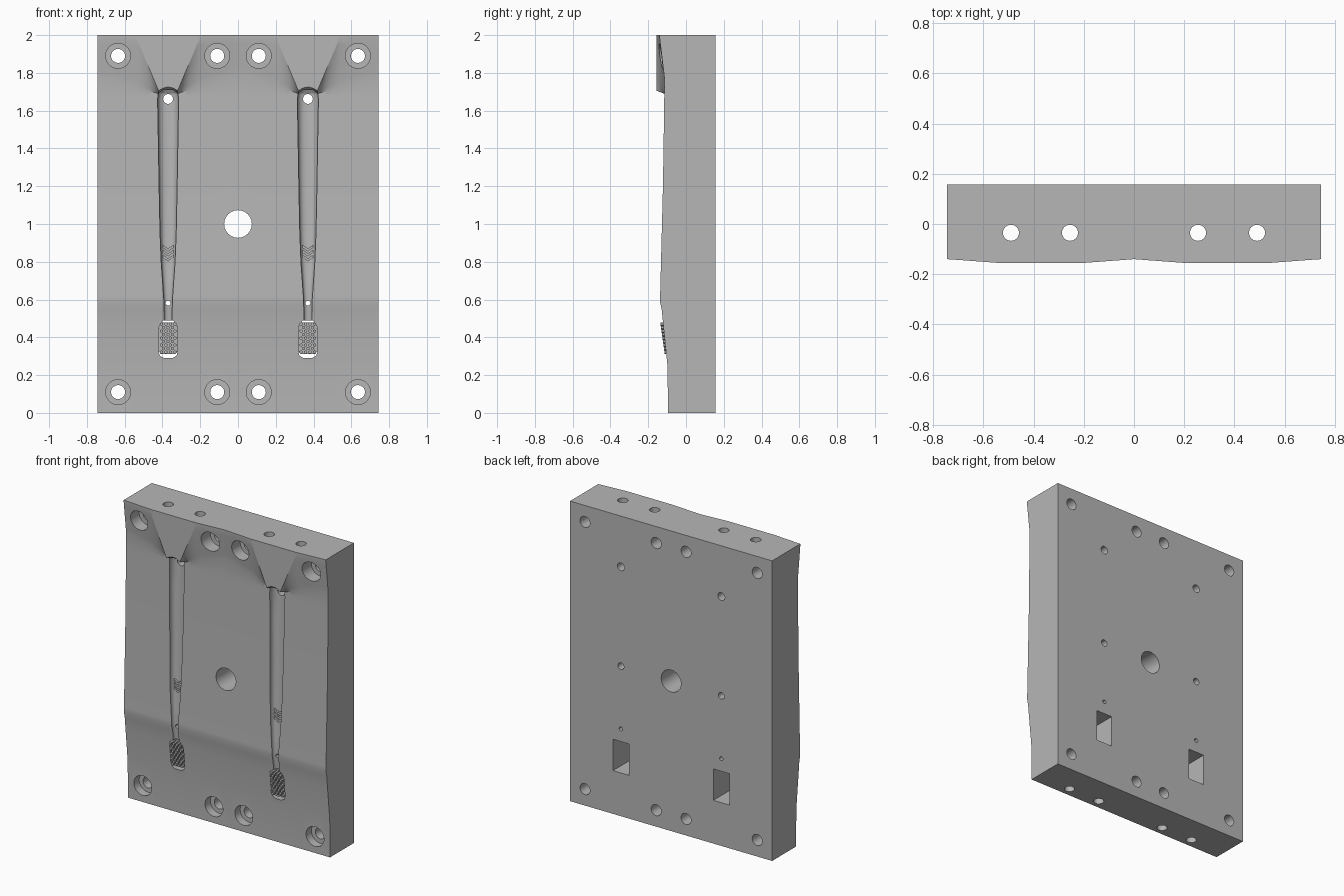
import bpy, bmesh, math
from mathutils import Matrix, Vector

if "Cube" in bpy.data.objects:
    bpy.data.objects.remove(bpy.data.objects["Cube"])

CX = 0.37            # cavity centre line
BACK = 0.157
HALF = 0.745

steel = bpy.data.materials.new("dark_steel")
steel.diffuse_color = (0.47, 0.47, 0.47, 1)
steel.use_nodes = True
steel.node_tree.nodes["Principled BSDF"].inputs["Base Color"].default_value = steel.diffuse_color


def lerp(a, b, t):
    return a + (b - a) * max(0.0, min(1.0, t))


def finish(name, bm):
    bmesh.ops.recalc_face_normals(bm, faces=bm.faces)
    me = bpy.data.meshes.new(name)
    bm.to_mesh(me)
    bm.free()
    me.materials.append(steel)
    ob = bpy.data.objects.new(name, me)
    bpy.context.collection.objects.link(ob)
    return ob


def cylinder(bm, start, end, r, segs=32):
    a, b = Vector(start), Vector(end)
    rot = (b - a).to_track_quat('Z', 'Y').to_matrix().to_4x4()
    bmesh.ops.create_cone(bm, cap_ends=True, segments=segs, radius1=r, radius2=r,
                          depth=(b - a).length, matrix=Matrix.Translation((a + b) / 2) @ rot)


def loft(bm, rings):
    loops = [[bm.verts.new(p) for p in ring] for ring in rings]
    n = len(loops[0])
    for a, b in zip(loops, loops[1:]):
        for i in range(n):
            bm.faces.new((a[i], a[(i + 1) % n], b[(i + 1) % n], b[i]))
    bm.faces.new(loops[0][::-1])
    bm.faces.new(loops[-1])


# Parting surface: lower part is a common profile, upper part fans out of the cavity ends
LOWER = [(0, -0.095), (0.25, -0.098), (0.47, -0.121), (0.55, -0.129), (0.59, -0.138),
         (0.62, -0.137), (0.85, -0.131), (1.2, -0.122), (1.6, -0.116), (1.68, -0.115)]


def column(x):
    d = abs(abs(x) - CX)
    far, zfar = (0.37, 1.80) if abs(x) < CX else (0.375, 1.78)
    z0 = lerp(1.69, zfar, (d - 0.05) / (far - 0.05))
    z1 = 1.725 - 8 * d * d if d < 0.05 else lerp(1.705, 1.99, (d - 0.05) / 0.12)
    ytop = lerp(-0.155, -0.14, (d - 0.17) / 0.2)
    ramp = [(lerp(z0, z1, t / 6), lerp(-0.115, ytop, t / 6)) for t in range(7)]
    return LOWER + ramp + [(2.0, ytop)]


def surface_y(z):
    pts = LOWER + [(3.0, -0.115)]
    for (z0, y0), (z1, y1) in zip(pts, pts[1:]):
        if z <= z1:
            return lerp(y0, y1, (z - z0) / (z1 - z0))


# Mould plate
offs = [0.015, 0.03, 0.042, 0.05, 0.058, 0.07, 0.085, 0.1, 0.115, 0.13, 0.15, 0.17, 0.22, 0.27, 0.32]
side = sorted([0, CX, HALF] + [CX + s * o for o in offs for s in (-1, 1)])
xs = [-x for x in side[:0:-1]] + side
bm = bmesh.new()
loft(bm, [[(x, y, z) for z, y in column(x)] + [(x, BACK, 2), (x, BACK, 0)] for x in xs])
bmesh.ops.recalc_face_normals(bm, faces=bm.faces)
bmesh.ops.triangulate(bm, faces=bm.faces)
plate = finish("mould_plate", bm)

cutters = []

# Through bores: centre, screws, ejector holes, and a blind pin hole
bm = bmesh.new()
cylinder(bm, (0, -0.3, 1.0), (0, 0.3, 1.0), 0.073, 48)
screws = [(s * x, z) for s in (-1, 1) for x in (0.11, 0.635) for z in (0.11, 1.89)]
for x, z in screws:
    cylinder(bm, (x, -0.3, z), (x, 0.3, z), 0.037)
for s in (-1, 1):
    cylinder(bm, (s * CX, -0.3, 1.662), (s * CX, 0.3, 1.662), 0.026)
    cylinder(bm, (s * CX, -0.3, 0.581), (s * CX, 0.3, 0.581), 0.013)
    cylinder(bm, (s * CX, 0.0, 1.0), (s * CX, 0.3, 1.0), 0.022)
cutters.append(finish("bore_cutter", bm))

# Screw counterbores, deeper on the raised upper end
bm = bmesh.new()
for x, z in screws:
    cylinder(bm, (x, -0.3, z), (x, -0.04, z), 0.066)
cutters.append(finish("counterbore_cutter", bm))

# Vertical cooling channels
bm = bmesh.new()
for x in (-0.49, -0.255, 0.255, 0.49):
    cylinder(bm, (x, -0.035, -0.1), (x, -0.035, 2.1), 0.032)
cutters.append(finish("channel_cutter", bm))

# Handle cavities: lofted rounded sections (height, half width, depth)
HANDLE = [(0.44, 0.021, 0.022), (0.52, 0.021, 0.022), (0.6, 0.023, 0.025), (0.7, 0.03, 0.03),
          (0.8, 0.037, 0.034), (0.95, 0.043, 0.038), (1.2, 0.048, 0.042), (1.5, 0.053, 0.044),
          (1.66, 0.056, 0.045), (1.69, 0.052, 0.042), (1.71, 0.04, 0.03), (1.718, 0.025, 0.02)]


def section(cx, z, w, d, n=28):
    ring = []
    for i in range(n):
        a = 2 * math.pi * (i + 0.5) / n
        c, s = math.cos(a), math.sin(a)
        ring.append((cx + w * math.copysign(abs(c) ** 0.8, c),
                     surface_y(z) + d * math.copysign(abs(s) ** 0.8, s), z))
    return ring


bm = bmesh.new()
for s in (-1, 1):
    loft(bm, [section(s * CX, *h) for h in HANDLE])
cutters.append(finish("handle_cavity_cutter", bm))

# Head cavities: long octagonal slots opening into rectangular pockets from the back
HEAD = [(0.022, 0.29), (0.044, 0.302), (0.051, 0.325), (0.051, 0.445), (0.043, 0.47), (0.026, 0.49)]


def outline(cx, y, pts):
    return [(cx + x, y, z) for x, z in pts] + [(cx - x, y, z) for x, z in reversed(pts)]


bm = bmesh.new()
for s in (-1, 1):
    loft(bm, [outline(s * CX, y, HEAD) for y in (-0.3, -0.06)])
cutters.append(finish("head_cavity_cutter", bm))

bm = bmesh.new()
for s in (-1, 1):
    loft(bm, [outline(s * CX, y, [(0.059, 0.288), (0.059, 0.497)]) for y in (-0.075, 0.3)])
cutters.append(finish("pocket_cutter", bm))

for c in cutters:
    c.hide_render = True
    mod = plate.modifiers.new(c.name, 'BOOLEAN')
    mod.operation, mod.solver, mod.object = 'DIFFERENCE', 'EXACT', c
dg = bpy.context.evaluated_depsgraph_get()
cut = bpy.data.meshes.new_from_object(plate.evaluated_get(dg))
plate.modifiers.clear()
plate.data = cut
for c in cutters:
    bpy.data.objects.remove(c)

# Head inserts: thin plate carrying a honeycomb of bristle pins
INSERT = [(0.0, 0.301), (0.04, 0.313), (0.0505, 0.327), (0.0505, 0.445), (0.0425, 0.47), (0.034, 0.479)]
for s, label in ((-1, "left"), (1, "right")):
    bm = bmesh.new()
    loft(bm, [outline(s * CX, y, INSERT[1:]) for y in (-0.093, -0.075)])
    for r in range(9):
        z = 0.322 + r * 0.0185
        n = 4 - r % 2
        for k in range(n):
            x = (k - (n - 1) / 2) * 0.0235
            cylinder(bm, (s * CX + x, -0.08, z),
                     (s * CX + x, -0.135 + (0.48 - z) * 0.13, z), 0.0092, 6)
    finish("bristle_insert_" + label, bm)

    # Chevron grip ribs on the handle cavity floor
    bm = bmesh.new()
    for i in range(3):
        z = 0.802 + i * 0.026
        prof = [(-0.028, z + 0.02), (0, z), (0.028, z + 0.02),
                (0.028, z + 0.036), (0, z + 0.016), (-0.028, z + 0.036)]
        loft(bm, [[(s * CX + x, y, zz) for x, zz in prof] for y in (-0.108, -0.09)])
    finish("grip_chevrons_" + label, bm)

# Smooth shading with sharp creases on the plate
bpy.ops.object.select_all(action='DESELECT')
plate.select_set(True)
bpy.context.view_layer.objects.active = plate
bpy.ops.object.shade_smooth_by_angle(angle=math.radians(20))
